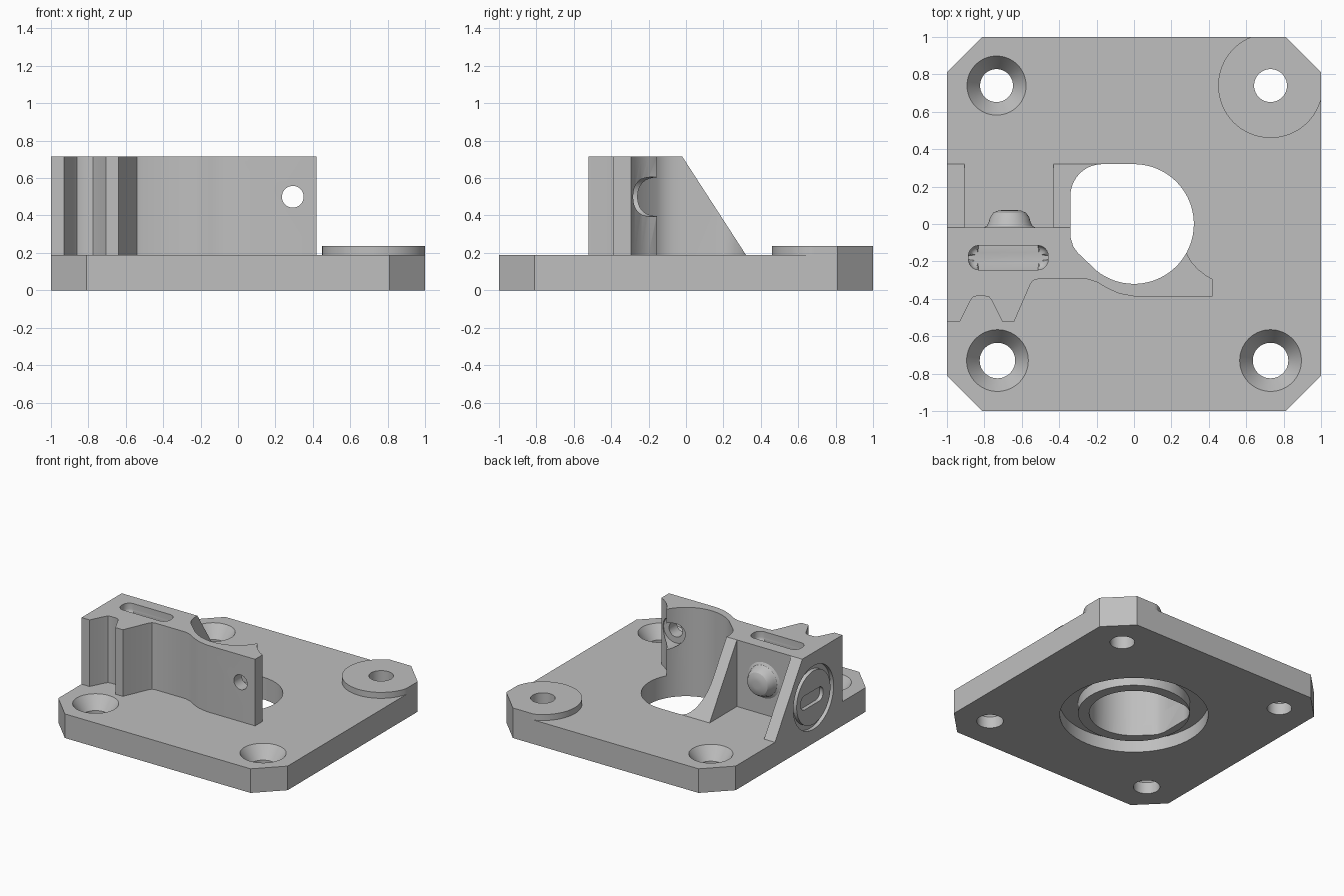
import bpy, bmesh
from math import sin, cos, pi, radians
from mathutils import Matrix, Vector

cube = bpy.data.objects.get("Cube")
if cube:
    bpy.data.objects.remove(cube, do_unlink=True)

grey = bpy.data.materials.new("plain grey")
grey.use_nodes = True
COLOUR = (0.52, 0.52, 0.52, 1)
grey.diffuse_color = COLOUR
grey.node_tree.nodes["Principled BSDF"].inputs["Base Color"].default_value = COLOUR

# Axis swaps: local z becomes world x, or world y
ALONG_X = Matrix(((0, 0, 1, 0), (1, 0, 0, 0), (0, 1, 0, 0), (0, 0, 0, 1)))
ALONG_Y = Matrix(((0, 1, 0, 0), (0, 0, 1, 0), (1, 0, 0, 0), (0, 0, 0, 1)))
PLATE, TOP, BACK = 0.19, 0.715, -0.02


def finish(name, bm, matrix):
    bmesh.ops.remove_doubles(bm, verts=bm.verts, dist=1e-5)
    bmesh.ops.transform(bm, matrix=matrix, verts=bm.verts)
    bmesh.ops.recalc_face_normals(bm, faces=bm.faces)
    mesh = bpy.data.meshes.new(name)
    bm.to_mesh(mesh)
    bm.free()
    mesh.materials.append(grey)
    ob = bpy.data.objects.new(name, mesh)
    bpy.context.collection.objects.link(ob)
    return ob


def prism(name, pts, z0, z1, matrix=Matrix(), round_floor=0):
    """Extrude a flat outline from z0 to z1."""
    bm = bmesh.new()
    low = [bm.verts.new((x, y, z0)) for x, y in pts]
    high = [bm.verts.new((x, y, z1)) for x, y in pts]
    floor = bm.faces.new(low)
    bm.faces.new(high)
    for i in range(len(pts)):
        j = (i + 1) % len(pts)
        bm.faces.new((low[i], low[j], high[j], high[i]))
    if round_floor:
        bmesh.ops.bevel(bm, geom=list(floor.edges), offset=round_floor,
                        segments=4, profile=0.5, affect='EDGES')
    return finish(name, bm, matrix)


def lathe(name, profile, centre, axis=Matrix(), steps=64):
    """Spin a closed (radius, height) profile about an axis through centre."""
    bm = bmesh.new()
    rings = [[bm.verts.new((r * cos(2 * pi * k / steps), r * sin(2 * pi * k / steps), h))
              for k in range(steps)] for r, h in profile]
    for i in range(len(rings)):
        a, b = rings[i - 1], rings[i]
        if profile[i - 1][0] == profile[i][0] == 0:
            continue
        for k in range(steps):
            n = (k + 1) % steps
            bm.faces.new((a[k], a[n], b[n], b[k]))
    return finish(name, bm, Matrix.Translation(Vector(centre)) @ axis)


def arc(cx, cy, r, start, end, n):
    return [(cx + r * cos(radians(start + (end - start) * i / n)),
             cy + r * sin(radians(start + (end - start) * i / n))) for i in range(n + 1)]


def rounded_rect(cx, cy, w, h, r):
    pts = []
    for k, (sx, sy) in enumerate(((1, 1), (-1, 1), (-1, -1), (1, -1))):
        pts += arc(cx + sx * (w - r), cy + sy * (h - r), r, 90 * k, 90 * k + 90, 6)
    return pts


def boolean(ob, cutters, operation='DIFFERENCE'):
    for c in cutters:
        c.hide_render = True
        mod = ob.modifiers.new("cut", 'BOOLEAN')
        mod.operation, mod.solver, mod.object = operation, 'EXACT', c
    deps = bpy.context.evaluated_depsgraph_get()
    mesh = bpy.data.meshes.new_from_object(ob.evaluated_get(deps))
    ob.modifiers.clear()
    ob.data = mesh


# Outline of the plate with clipped corners
C = 0.81
octagon = [(-C, -1), (C, -1), (1, -C), (1, C), (C, 1), (-C, 1), (-1, C), (-1, -C)]
plate = prism("base_plate", octagon, 0, PLATE)

# Raised pad around the fourth screw hole
pad = lathe("corner_pad", [(0, PLATE), (0.28, PLATE), (0.28, 0.237), (0, 0.237)], (0.73, 0.74, 0))
clip = prism("pad_clip", octagon, -1, 1)

# Upright block with notched front and a thin arm to the side
notch = [(-1, -0.52), (-0.93, -0.52), (-0.875, -0.41), (-0.86, -0.39), (-0.84, -0.385),
         (-0.8, -0.385), (-0.775, -0.39), (-0.76, -0.41), (-0.705, -0.52), (-0.64, -0.52),
         (-0.555, -0.325), (-0.54, -0.302), (-0.515, -0.295)]
arm = [(-0.25, -0.295), (-0.2, -0.31), (-0.14, -0.345), (-0.08, -0.372), (0, -0.387),
       (0.42, -0.387), (0.42, -0.295), (0.385, -0.275), (0.34, -0.24), (0.305, -0.2),
       (0.28, -0.155), (0.2, -0.1), (0, BACK), (-1, BACK)]
block = prism("sensor_block", notch + arm, PLATE, TOP)

# Sloped ribs behind the block
slope = [(BACK, PLATE), (0.32, PLATE), (BACK, TOP)]
outer_rib = prism("outer_rib", slope, -1, -0.905, ALONG_X)
inner_rib = prism("inner_rib", slope, -0.43, -0.17, ALONG_X)

# Rounded knob on the back wall
lathe("back_knob", [(0, 0), (0.14, 0), (0.122, 0.01), (0.112, 0.03), (0.105, 0.055), (0.088, 0.08),
                    (0.06, 0.092), (0.03, 0.095), (0, 0.095)], (-0.665, BACK, 0.46), ALONG_Y)

# Cutters: central opening, lower recess around a collar
opening = prism("opening_cutter", arc(0, 0, 0.32, 90, -128, 48)
                + [(-0.3, -0.155), (-0.325, -0.12), (-0.34, -0.07)]
                + arc(-0.17, 0.15, 0.17, 180, 90, 10), -1, 2)
recess = lathe("recess_cutter", [(0.4, -0.1), (0.53, -0.1), (0.53, 0.1), (0.4, 0.1)], (0, 0, 0))
collar_trim = lathe("collar_cutter", [(0, -0.1), (0.41, -0.1), (0.41, 0.015), (0, 0.015)], (0, 0, 0))

# Cutters: countersunk corner holes and the plain hole in the pad
holes = [lathe("screw_cutter", [(0, -0.1), (r, -0.1), (r, 0.09), (r + 0.07, PLATE),
                                (r + 0.07, 0.3), (0, 0.3)], (x, y, 0))
         for x, y, r in ((-0.735, 0.74, 0.088), (-0.73, -0.73, 0.095), (0.73, -0.73, 0.095))]
pad_hole = lathe("pad_hole_cutter", [(0, -1), (0.088, -1), (0.088, 1), (0, 1)], (0.73, 0.74, 0))

# Cutters: cross hole in the arm, widened from behind
cross = lathe("cross_cutter", [(0, -1), (0.058, -1), (0.058, -0.29), (0.105, -0.29),
                               (0.105, 0.1), (0, 0.1)], (0.293, 0, 0.5), ALONG_Y)

# Cutters: pocket in the top, round groove and slot in the outer side
pocket = prism("pocket_cutter", rounded_rect(-0.672, -0.18, 0.213, 0.065, 0.055),
               TOP - 0.08, TOP + 0.1, round_floor=0.035)
groove = lathe("groove_cutter", [(0.21, -0.1), (0.25, -0.1), (0.25, 0.03), (0.21, 0.03)],
               (-1, -0.16, 0.36), ALONG_X)
side_slot = prism("side_slot_cutter", rounded_rect(-0.14, 0.36, 0.14, 0.055, 0.05),
                  -1.1, -0.97, ALONG_X)

boolean(plate, [opening, recess, collar_trim, pad_hole, groove] + holes)
boolean(pad, [clip], 'INTERSECT')
boolean(pad, [pad_hole])
boolean(block, [opening, cross, pocket, groove, side_slot])
boolean(inner_rib, [opening])
boolean(outer_rib, [groove, side_slot])
for c in [clip, opening, recess, collar_trim, pad_hole, cross, pocket, groove, side_slot] + holes:
    bpy.data.objects.remove(c, do_unlink=True)

# Smooth the round walls, keep edges sharp
bpy.ops.object.select_all(action='DESELECT')
for ob in bpy.context.collection.objects:
    if ob.type == 'MESH':
        ob.select_set(True)
        bpy.context.view_layer.objects.active = ob
bpy.ops.object.shade_smooth_by_angle(angle=radians(30))
